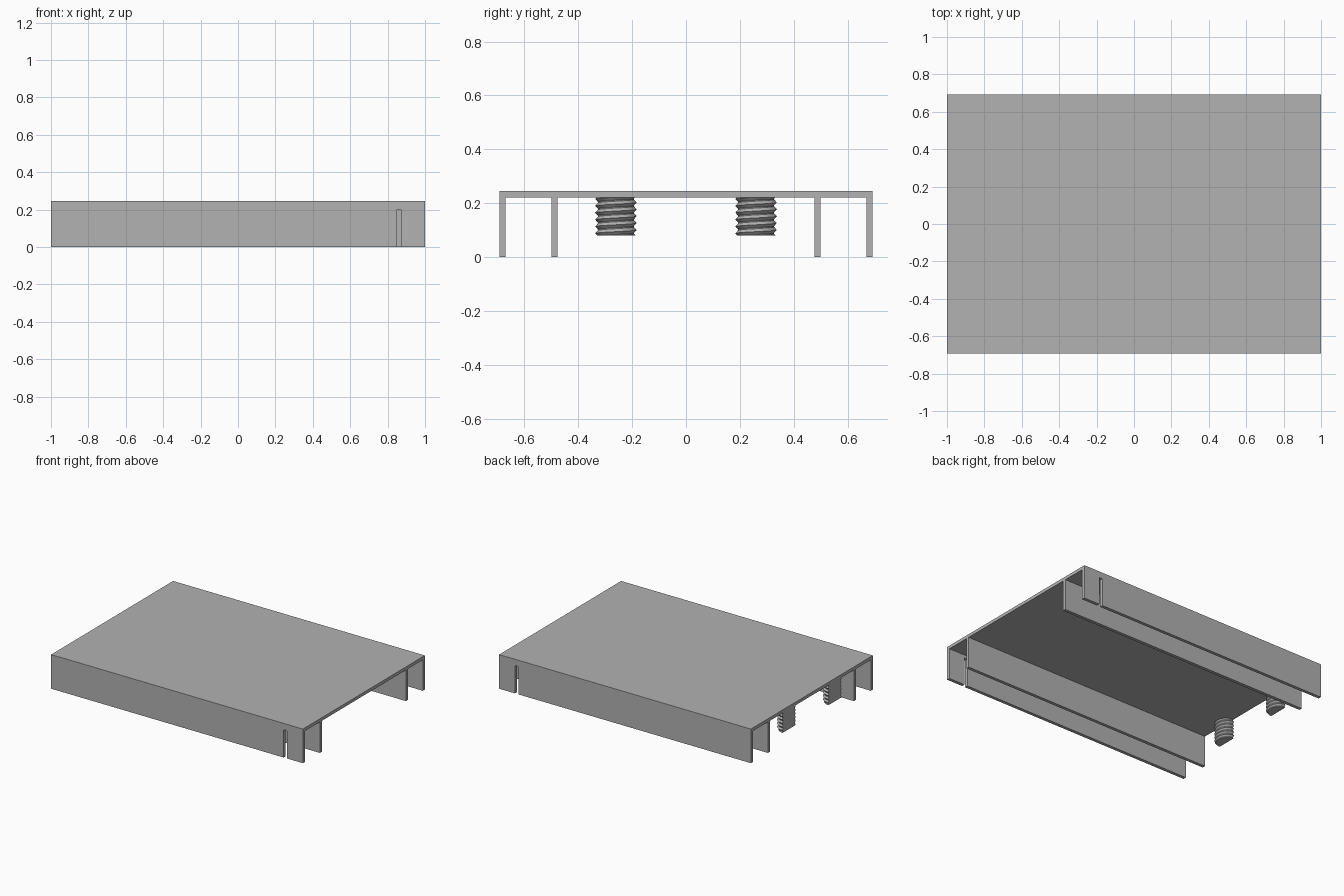
import bpy, bmesh
from math import pi, cos, sin
from mathutils import Vector

cube = bpy.data.objects.get("Cube")
if cube:
    bpy.data.objects.remove(cube, do_unlink=True)

HALF_X, HALF_Y, HEIGHT = 1.0, 0.692, 0.245
THICK = 0.023
UNDER = HEIGHT - THICK
RIB_IN, RIB_OUT = 0.476, 0.499

gray = bpy.data.materials.new("plain gray")
gray.use_nodes = True
COLOR = (0.445, 0.445, 0.445, 1)
gray.diffuse_color = COLOR
gray.node_tree.nodes["Principled BSDF"].inputs["Base Color"].default_value = COLOR


def finish(bm, name):
    bmesh.ops.recalc_face_normals(bm, faces=bm.faces[:])
    mesh = bpy.data.meshes.new(name)
    bm.to_mesh(mesh)
    bm.free()
    mesh.materials.append(gray)
    obj = bpy.data.objects.new(name, mesh)
    bpy.context.collection.objects.link(obj)
    return obj


def extrude_outline(bm, points, offset):
    face = bm.faces.new([bm.verts.new(p) for p in points])
    new = bmesh.ops.extrude_face_region(bm, geom=[face])["geom"]
    verts = [v for v in new if isinstance(v, bmesh.types.BMVert)]
    bmesh.ops.translate(bm, verts=verts, vec=offset)


# Tray cover: one cross-section with two outer walls and two inner ribs
wall = HALF_Y - THICK
half = [(RIB_IN, UNDER), (RIB_IN, 0), (RIB_OUT, 0), (RIB_OUT, UNDER),
        (wall, UNDER), (wall, 0), (HALF_Y, 0), (HALF_Y, HEIGHT)]
section = half + [(-y, z) for y, z in reversed(half)]
bm = bmesh.new()
extrude_outline(bm, [(-HALF_X, y, z) for y, z in section], (2 * HALF_X, 0, 0))
cover = finish(bm, "tray_cover")

# Slots with softened tops in the outer walls only
SLOT_L, SLOT_R, SLOT_TOP, R = 0.847, 0.874, 0.2, 0.006
arc = [i * pi / 8 for i in range(5)]
outline = [(SLOT_L, -0.1), (SLOT_R, -0.1)]
outline += [(SLOT_R - R + R * cos(a), SLOT_TOP - R + R * sin(a)) for a in arc]
outline += [(SLOT_L + R - R * sin(a), SLOT_TOP - R + R * cos(a)) for a in arc]
bm = bmesh.new()
for side in (-1, 1):
    extrude_outline(bm, [(x, side * 0.64, z) for x, z in outline], (0, side * 0.1, 0))
cutter = finish(bm, "slot_cutter")
cutter.hide_render = True
cutter.hide_viewport = True
cut = cover.modifiers.new("slots", "BOOLEAN")
cut.operation = "DIFFERENCE"
cut.solver = "EXACT"
cut.object = cutter

# Half-round threaded studs, flat on the open end
ROOT, CREST, PITCH, BOTTOM = 0.067, 0.077, 0.0255, 0.08
STEPS = 20
TOOTH = [(0, ROOT), (0.15, ROOT), (0.575, CREST)]


def threaded_stud(name, y):
    bm = bmesh.new()
    rings = []
    for turn in range(-1, 8):
        for lift, radius in TOOTH:
            ring = []
            for i in range(STEPS + 1):
                a = -pi / 2 + pi * i / STEPS
                z = BOTTOM + PITCH * (turn + lift + a / (2 * pi))
                ring.append(bm.verts.new((-HALF_X + radius * cos(a), y + radius * sin(a), z)))
            rings.append(ring)
    for low, high in zip(rings, rings[1:]):
        for i in range(len(low)):
            j = (i + 1) % len(low)
            bm.faces.new((low[i], low[j], high[j], high[i]))
    # Trim both ends level and cap them
    for z, up in ((BOTTOM, -1), (UNDER, 1)):
        bmesh.ops.bisect_plane(bm, geom=bm.verts[:] + bm.edges[:] + bm.faces[:],
                               plane_co=Vector((0, 0, z)), plane_no=Vector((0, 0, up)),
                               clear_outer=True)
    rim = [e for e in bm.edges if e.is_boundary]
    bmesh.ops.holes_fill(bm, edges=rim, sides=0)
    return finish(bm, name)


for name, y in (("front_threaded_stud", -0.26), ("back_threaded_stud", 0.26)):
    threaded_stud(name, y)
